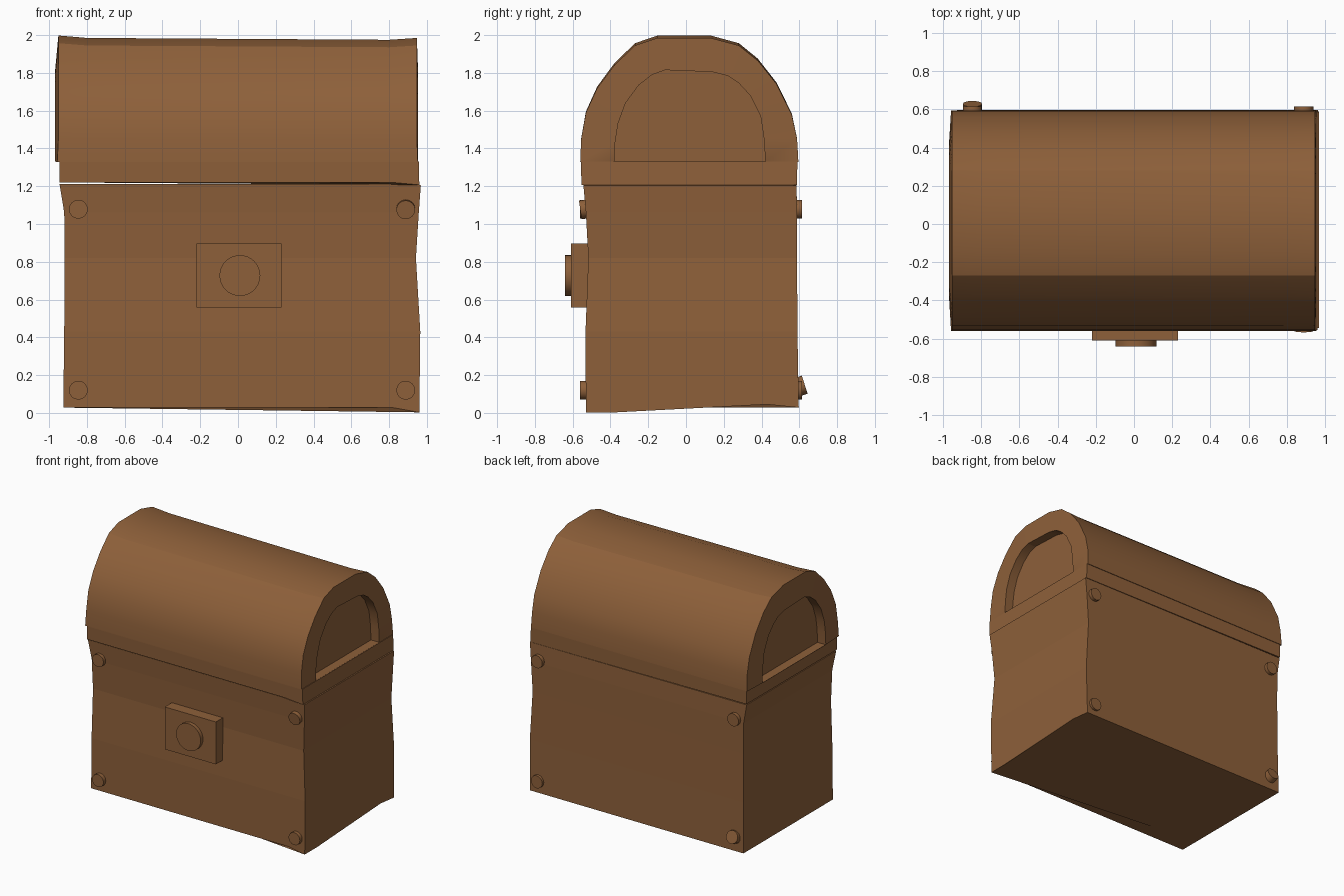
import bpy, bmesh, math
from mathutils import Vector, Matrix

if "Cube" in bpy.data.objects:
    bpy.data.objects.remove(bpy.data.objects["Cube"])

wood = bpy.data.materials.new("brown wood")
wood.diffuse_color = (0.27, 0.117, 0.042, 1)
wood.use_nodes = True
wood.node_tree.nodes["Principled BSDF"].inputs["Base Color"].default_value = wood.diffuse_color


def finish(bm, name, smooth=0):
    bmesh.ops.recalc_face_normals(bm, faces=bm.faces[:])
    me = bpy.data.meshes.new(name)
    bm.to_mesh(me)
    bm.free()
    ob = bpy.data.objects.new(name, me)
    bpy.context.collection.objects.link(ob)
    me.materials.append(wood)
    if smooth:
        bpy.context.view_layer.objects.active = ob
        ob.select_set(True)
        bpy.ops.object.shade_smooth_by_angle(angle=math.radians(smooth))
        ob.select_set(False)
    return ob


def loft(name, rings, smooth=0):
    """Closed rings of equal length, bridged and capped."""
    bm = bmesh.new()
    vs = [[bm.verts.new(p) for p in r] for r in rings]
    n = len(vs[0])
    for a, b in zip(vs, vs[1:]):
        for i in range(n):
            j = (i + 1) % n
            bm.faces.new((a[i], a[j], b[j], b[i]))
    bm.faces.new(vs[0])
    bm.faces.new(vs[-1])
    return finish(bm, name, smooth)


def box_ring(x0, x1, y0, y1, z):
    """Rectangle with extra points near the corners; z may be a function."""
    f = z if callable(z) else (lambda x, y: z)
    pts = [(x0, y0), (x1 - .14, y0), (x1, y0), (x1, y0 + .16), (x1, y1 - .17),
           (x1, y1), (x0, y1), (x0, y1 - .17), (x0, y0 + .16)]
    return [(x, y, f(x, y)) for x, y in pts]


# Body: slightly wavy planks
def base_z(x, y):
    if x > 0.9 and y < -0.3:
        return 0.003
    return 0.045 if x > 0.9 and 0.3 < y < 0.5 else 0.028


loft("chest_body", [
    box_ring(-.925, .96, -.53, .597, base_z),
    box_ring(-.92, .965, -.532, .59, .43),
    box_ring(-.918, .942, -.517, .588, .82),
    box_ring(-.92, .957, -.53, .588, 1.06),
    box_ring(-.945, .968, -.543, .585, lambda x, y: 1.205 if x > .9 else 1.213)])

# Band under the lid
loft("lid_band", [
    box_ring(-.945, .96, -.553, .587, lambda x, y: 1.207 if x > .9 else 1.22),
    box_ring(-.945, .957, -.557, .59, 1.33)])

# Barrel lid with recessed arch at each end
outer = [(-.56, 1.328), (-.555, 1.45), (-.53, 1.59), (-.47, 1.72), (-.38, 1.84),
         (-.27, 1.945), (-.15, 1.985), (.13, 1.985), (.28, 1.945), (.38, 1.865),
         (.48, 1.74), (.56, 1.58), (.588, 1.45), (.595, 1.328)]
inner = [(-.38, 1.331), (-.375, 1.43), (-.36, 1.53), (-.32, 1.64), (-.25, 1.735),
         (-.18, 1.79), (-.11, 1.815), (.14, 1.805), (.22, 1.785), (.28, 1.745),
         (.34, 1.68), (.395, 1.57), (.413, 1.45), (.42, 1.331)]


def ring(prof, x, dz=0, bulge=0):
    return [(x + bulge * (1 if i in (0, 13) else .5), y, z + dz * (z - 1.33) / .66)
            for i, (y, z) in enumerate(prof)]


loft("barrel_lid", [
    ring(inner, -.895), ring(inner, -.968), ring(outer, -.945, .013, -.012),
    ring(outer, -.8, 0), ring(outer, .8, -.01), ring(outer, .942, .0, .01),
    ring(inner, .953), ring(inner, .88)], 20)


# Discs and lock on the faces
def disc(name, x, z, r, y0, y1, sides, tilt=0):
    bm = bmesh.new()
    m = (Matrix.Translation((x, (y0 + y1) / 2, z)) @
         Matrix.Rotation(math.radians(90 + tilt), 4, 'X'))
    bmesh.ops.create_cone(bm, cap_ends=True, segments=sides, radius1=r, radius2=r,
                          depth=abs(y1 - y0), matrix=m)
    finish(bm, name, 40)


for x in (-.845, .888):
    for z in (.12, 1.078):
        disc("front_rivet", x, z, .05, -.56, -.515, 16, 8 if x > 0 and z > 1 else 0)
        loose = x < 0 and z < 1
        disc("back_rivet", x, z + (.02 if loose else 0), .05, .57,
             .63 if loose else .615, 16, 18 if loose else 0)

bm = bmesh.new()
bmesh.ops.create_cube(bm, size=1, matrix=Matrix.Translation((.006, -.555, .727)) @
                      Matrix.Diagonal((.45, .11, .338, 1)))
finish(bm, "lock_plate")
disc("lock_knob", .01, .727, .108, -.64, -.60, 32)
